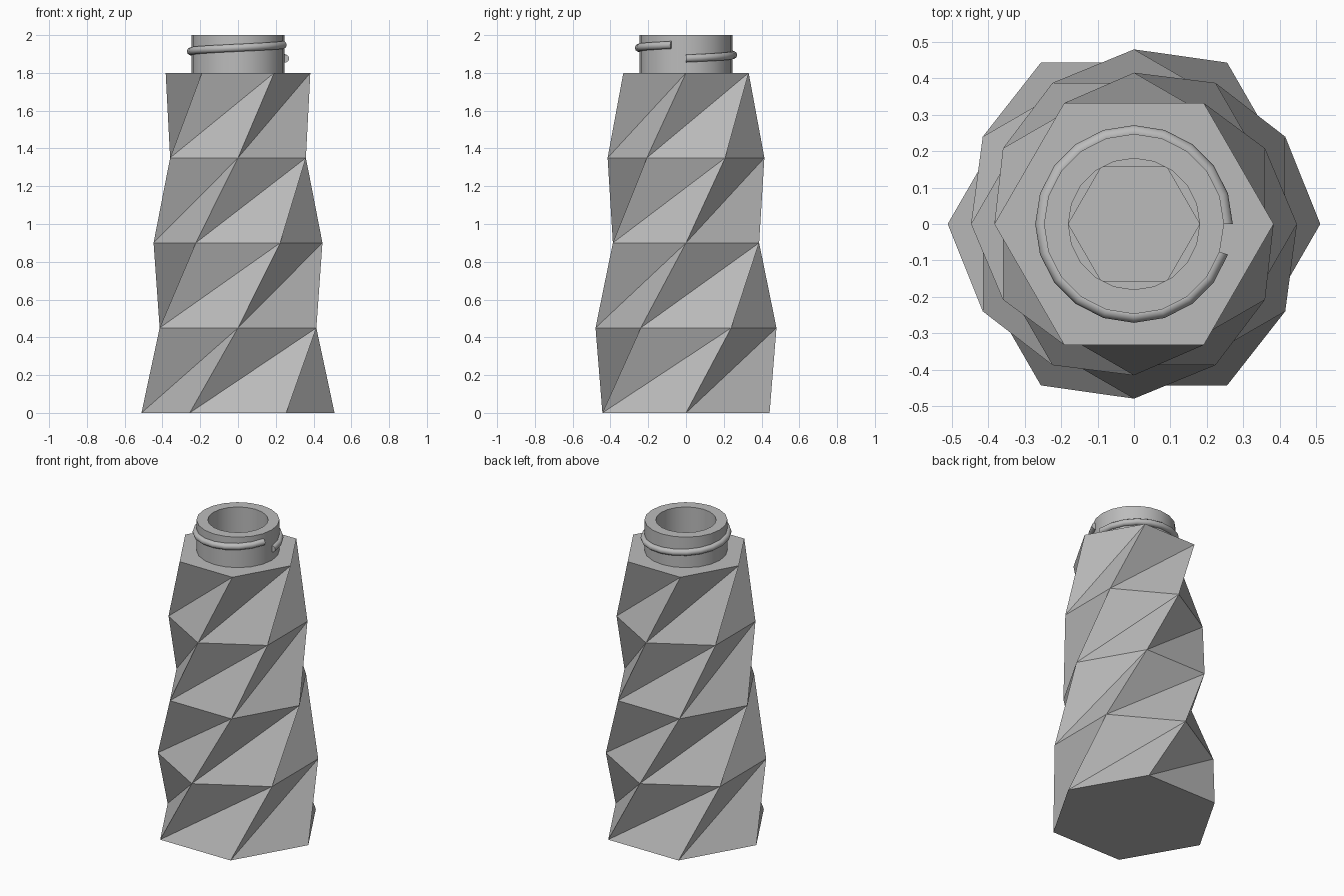
import bpy, bmesh
from math import cos, sin, pi, radians

cube = bpy.data.objects.get("Cube")
if cube:
    bpy.data.objects.remove(cube)

grey = bpy.data.materials.new("mid_grey")
grey.use_nodes = True
colour = (0.5, 0.5, 0.5, 1)
grey.diffuse_color = colour
grey.node_tree.nodes["Principled BSDF"].inputs["Base Color"].default_value = colour


def ring(bm, radius, z, sides, turn=0.0):
    return [bm.verts.new((radius * cos(turn + 2 * pi * i / sides),
                          radius * sin(turn + 2 * pi * i / sides), z))
            for i in range(sides)]


def bridge(bm, a, b, folded=False):
    """Join two rings, with quads or with creased triangles."""
    n = len(a)
    for i in range(n):
        j = (i + 1) % n
        if folded:
            bm.faces.new((a[i], a[j], b[j]))
            bm.faces.new((a[i], b[j], b[i]))
        else:
            bm.faces.new((a[i], a[j], b[j], b[i]))


def finish(bm, name, smooth):
    bmesh.ops.recalc_face_normals(bm, faces=bm.faces)
    mesh = bpy.data.meshes.new(name)
    bm.to_mesh(mesh)
    bm.free()
    mesh.materials.append(grey)
    obj = bpy.data.objects.new(name, mesh)
    bpy.context.collection.objects.link(obj)
    if smooth:
        bpy.ops.object.select_all(action="DESELECT")
        obj.select_set(True)
        bpy.context.view_layer.objects.active = obj
        bpy.ops.object.shade_smooth_by_angle(angle=radians(40))
    return obj


# Folded hexagonal body: each storey turns by half a side and narrows
STOREYS, HEIGHT, HEX = 4, 0.45, 6
bm = bmesh.new()
rings = [ring(bm, 0.511 - 0.032 * k, HEIGHT * k, HEX, k * pi / HEX)
         for k in range(STOREYS + 1)]
bm.faces.new(rings[0])
for low, high in zip(rings, rings[1:]):
    bridge(bm, low, high, folded=True)

# Flat shoulder and the hexagonal cavity below it
turn = STOREYS * pi / HEX
mouth = ring(bm, 0.18, 1.8, HEX, turn)
floor = ring(bm, 0.18, 0.1, HEX, turn)
bridge(bm, rings[-1], mouth)
bridge(bm, mouth, floor)
bm.faces.new(floor)
finish(bm, "body", smooth=False)

# Round neck tube
bm = bmesh.new()
profile = [(0.247, 1.8), (0.247, 2.0), (0.18, 2.0), (0.18, 1.8)]
loops = [ring(bm, r, z, 20) for r, z in profile]
for a, b in zip(loops, loops[1:]):
    bridge(bm, a, b)
finish(bm, "neck", smooth=True)

# Screw thread: a round section swept up almost one full turn
STEPS, SECTION = 19, 10
bm = bmesh.new()
sections = []
for k in range(STEPS + 1):
    a = k * pi / 10
    z = 1.876 + 0.072 * k / STEPS
    sections.append([])
    for s in range(SECTION):
        t = 2 * pi * s / SECTION
        r = 0.25 + 0.021 * cos(t)
        sections[-1].append(bm.verts.new((r * cos(a), r * sin(a), z + 0.021 * sin(t))))
for a, b in zip(sections, sections[1:]):
    bridge(bm, a, b)
bm.faces.new(sections[0])
bm.faces.new(sections[-1])
finish(bm, "screw_thread", smooth=True)
